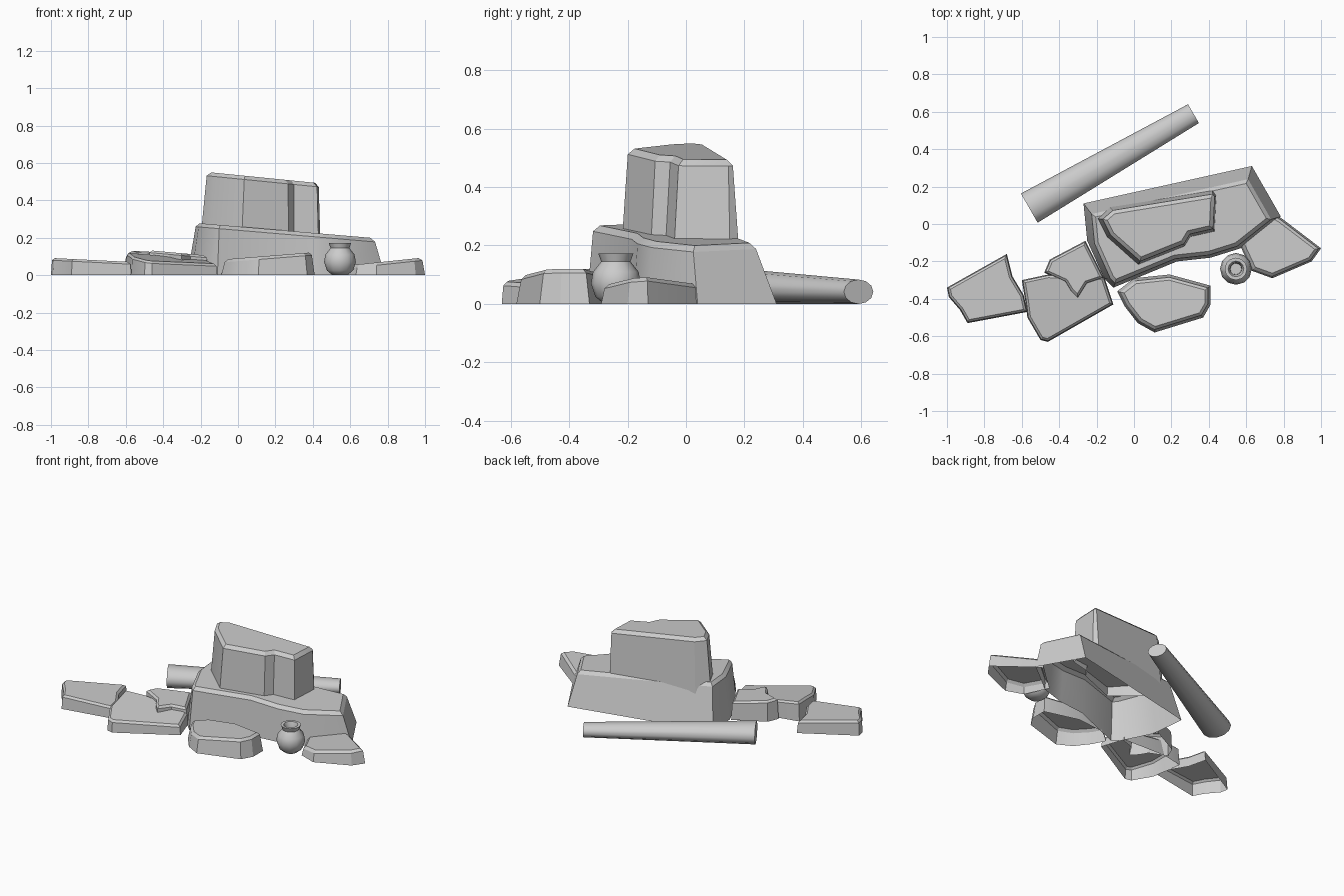
import bpy
import math
from mathutils import Vector

cube = bpy.data.objects.get("Cube")
if cube:
    bpy.data.objects.remove(cube, do_unlink=True)

stone = bpy.data.materials.new("stone grey")
stone.use_nodes = True
stone.diffuse_color = (0.6, 0.6, 0.6, 1)
stone.node_tree.nodes["Principled BSDF"].inputs["Base Color"].default_value = stone.diffuse_color


def build(name, verts, faces, angle):
    mesh = bpy.data.meshes.new(name)
    mesh.from_pydata(verts, [], faces)
    mesh.materials.append(stone)
    obj = bpy.data.objects.new(name, mesh)
    bpy.context.collection.objects.link(obj)
    bpy.ops.object.select_all(action='DESELECT')
    obj.select_set(True)
    bpy.context.view_layer.objects.active = obj
    bpy.ops.object.shade_smooth_by_angle(angle=math.radians(angle))
    return obj


def bridge(rings, n):
    """Quads between consecutive rings of n vertices."""
    return [(r * n + i, r * n + (i + 1) % n, (r + 1) * n + (i + 1) % n, (r + 1) * n + i)
            for r in range(rings - 1) for i in range(n)]


def offset(points, amount):
    """Move a counter-clockwise outline inward by a mitred amount."""
    result = []
    for i, p in enumerate(points):
        a = (p - points[i - 1]).normalized()
        b = (points[(i + 1) % len(points)] - p).normalized()
        na, nb = Vector((-a.y, a.x)), Vector((-b.y, b.x))
        mitre = (na + nb) / max(1 + na.dot(nb), 0.6)
        result.append(p + mitre * amount)
    return result


def rock(name, outline, plane, inset, bevel, shift=(0, 0), floor=0):
    """Open-bottomed stone: leaning sides, chamfered rim, sloping flat top."""
    base = [Vector(p) for p in outline]
    n = len(base)
    area = sum(base[i - 1].cross(base[i]) for i in range(n))
    if area < 0:
        base.reverse()
    height, slope_x, slope_y = plane
    move = Vector(shift)
    verts = [(p.x, p.y, floor) for p in base]
    for amount, drop in ((inset, bevel), (inset + bevel, 0)):
        for p in offset(base, amount):
            p = p + move
            verts.append((p.x, p.y, height + slope_x * p.x + slope_y * p.y - drop))
    faces = bridge(3, n) + [tuple(range(2 * n, 3 * n))]
    return build(name, verts, faces, 25)


# Two stacked boulders
rock("lower_boulder",
     [(-.27, .11), (.63, .31), (.785, .04), (.57, -.13), (.41, -.18), (.23, -.2),
      (-.11, -.34), (-.16, -.29), (-.25, -.09)],
     (.26, -.085, 0), .04, .02, shift=(0, -.025))
rock("upper_boulder",
     [(-.2, .03), (-.13, .09), (.42, .18), (.44, .15), (.43, -.04), (.3, -.07),
      (.27, -.12), (.02, -.22), (-.15, -.07)],
     (.535, -.1, 0), .018, .02, shift=(.01, 0), floor=.2)

# Low stones around the boulders
rock("right_rear_slab",
     [(-1, -.34), (-.68, -.16), (-.65, -.28), (-.59, -.38), (-.57, -.47),
      (-.89, -.53), (-.93, -.46), (-.99, -.39)],
     (.042, -.05, 0), .005, .012)
rock("right_front_slab",
     [(-.6, -.3), (-.46, -.27), (-.16, -.28), (-.11, -.43), (-.46, -.63),
      (-.5, -.62), (-.57, -.5), (-.58, -.42)],
     (.091, -.1, .1), .005, .012)
rock("right_upper_slab",
     [(-.48, -.26), (-.45, -.19), (-.26, -.09), (-.16, -.29), (-.25, -.32),
      (-.3, -.4), (-.34, -.36), (-.37, -.31)],
     (.09, -.09, 0), .005, .012)
rock("front_stone",
     [(-.09, -.36), (0, -.29), (.19, -.27), (.41, -.33), (.41, -.43), (.37, -.5),
      (.11, -.58), (.02, -.53), (-.05, -.44)],
     (.09, .08, 0), .015, .015)
rock("left_slab",
     [(.74, .06), (.79, .03), (1, -.13), (.95, -.2), (.74, -.29), (.63, -.25), (.56, -.1)],
     (-.01, .105, 0), .01, .015)

# Tapered, slightly flattened log lying behind the boulders
SIDES = 12
ends = [(Vector((-.56, .085)), .09), (Vector((.318, .59)), .058)]
along = (ends[1][0] - ends[0][0]).normalized()
across = Vector((along.y, -along.x))
log_verts = []
for centre, radius in ends:
    for i in range(SIDES):
        t = math.tau * i / SIDES
        p = centre + across * radius * math.cos(t)
        log_verts.append((p.x, p.y, .72 * radius * (1 + math.sin(t))))
log_caps = [tuple(reversed(range(SIDES))), tuple(range(SIDES, 2 * SIDES))]
build("fallen_log", log_verts, bridge(2, SIDES) + log_caps, 50)

# Round pot with a flared, hollow mouth
profile = [(.04, 0), (.07, .025), (.085, .07), (.078, .11), (.05, .145),
           (.06, .172), (.042, .172), (.032, .145), (.03, .1)]
pot_verts = [(.545 + r * math.cos(math.tau * i / SIDES),
              -.24 + r * math.sin(math.tau * i / SIDES), z)
             for r, z in profile for i in range(SIDES)]
last = (len(profile) - 1) * SIDES
pot_caps = [tuple(reversed(range(SIDES))), tuple(range(last, last + SIDES))]
build("pot", pot_verts, bridge(len(profile), SIDES) + pot_caps, 50)
